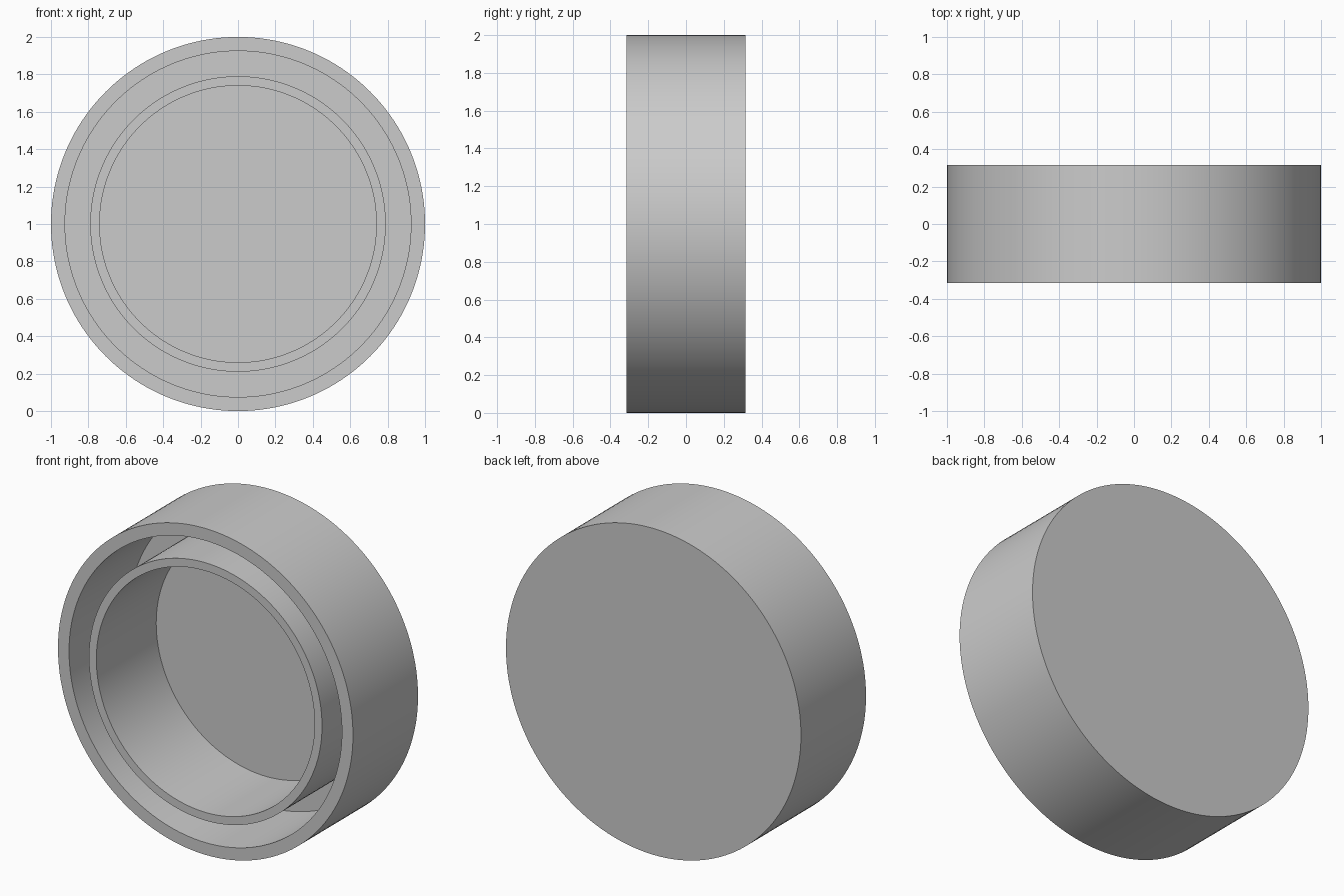
import bpy, bmesh, math
from mathutils import Vector

cube = bpy.data.objects.get("Cube")
if cube:
    bpy.data.objects.remove(cube, do_unlink=True)

# Material
grey = bpy.data.materials.new("light_grey")
grey.use_nodes = True
colour = (0.6, 0.6, 0.6, 1)
grey.diffuse_color = colour
grey.node_tree.nodes["Principled BSDF"].inputs["Base Color"].default_value = colour

# Dimensions
FRONT, BACK, FLOOR = -0.315, 0.315, 0.265
OUTER, RIM, RING_OUT, RING_IN = 1.0, 0.925, 0.79, 0.74
SEGMENTS = 160

# Half section (radius, depth): closed back, outer wall, groove, inner ring, recessed floor
profile = [
    (0, BACK), (OUTER, BACK), (OUTER, FRONT), (RIM, FRONT), (RIM, FLOOR),
    (RING_OUT, FLOOR), (RING_OUT, FRONT), (RING_IN, FRONT), (RING_IN, FLOOR), (0, FLOOR),
]

# Revolve the section around the cap's front-to-back axis
bm = bmesh.new()
verts = [bm.verts.new((r, y, 1)) for r, y in profile]
edges = [bm.edges.new(pair) for pair in zip(verts, verts[1:])]
bmesh.ops.spin(bm, geom=verts + edges, cent=Vector((0, 0, 1)), axis=Vector((0, 1, 0)),
               angle=math.tau, steps=SEGMENTS, use_duplicate=False)
bmesh.ops.remove_doubles(bm, verts=bm.verts, dist=0.0001)
bmesh.ops.recalc_face_normals(bm, faces=bm.faces)

mesh = bpy.data.meshes.new("round_cap")
bm.to_mesh(mesh)
bm.free()
mesh.materials.append(grey)
cap = bpy.data.objects.new("round_cap", mesh)
bpy.context.collection.objects.link(cap)

# Smooth walls with crisp rims
bpy.ops.object.select_all(action="DESELECT")
cap.select_set(True)
bpy.context.view_layer.objects.active = cap
bpy.ops.object.shade_smooth_by_angle(angle=math.radians(30))
